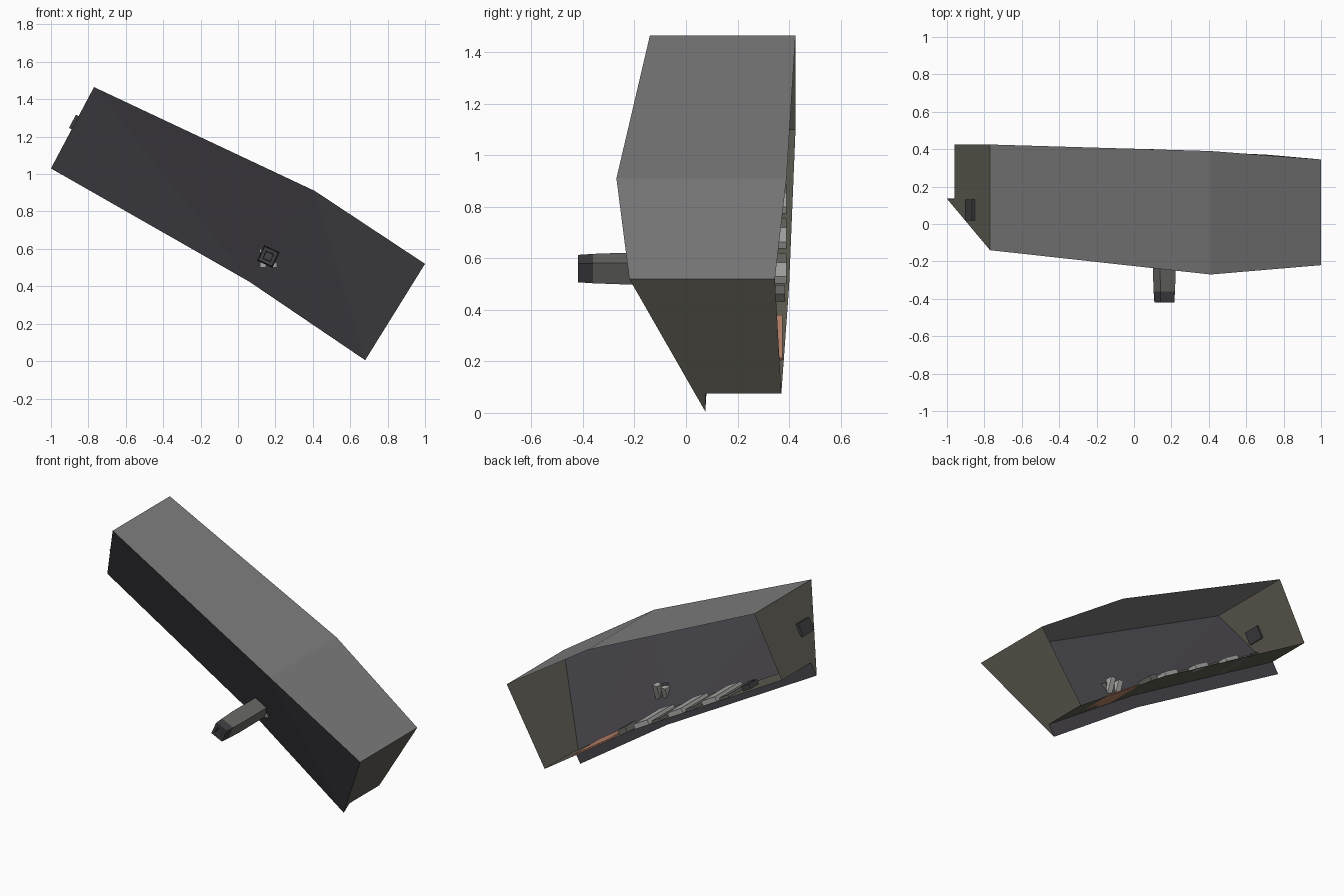
import bpy, math
from mathutils import Vector, Matrix

if "Cube" in bpy.data.objects:
    bpy.data.objects.remove(bpy.data.objects["Cube"])

def mat(name, r, g, b):
    m = bpy.data.materials.new(name)
    m.diffuse_color = (r, g, b, 1)
    m.use_nodes = True
    m.node_tree.nodes["Principled BSDF"].inputs["Base Color"].default_value = m.diffuse_color
    return m

PANEL = mat("dark slate", .066, .063, .074)
ROOF = mat("mid grey", .21, .21, .21)
END = mat("olive grey", .115, .11, .086)
KNOB = mat("warm grey", .14, .14, .13)
DARK = mat("charcoal", .05, .05, .056)
LIGHT = mat("light grey", .42, .42, .41)
ORANGE = mat("copper", .50, .23, .15)

def mesh(name, verts, faces, m):
    me = bpy.data.meshes.new(name)
    me.from_pydata([tuple(v) for v in verts], [], faces)
    me.materials.append(m)
    ob = bpy.data.objects.new(name, me)
    bpy.context.collection.objects.link(ob)
    return ob

def box(name, loc, size, m, angle=0.0):
    """Box tilted about the y axis."""
    bpy.ops.mesh.primitive_cube_add(size=1, location=loc, rotation=(0, angle, 0))
    ob = bpy.context.object
    ob.name = name
    ob.scale = size
    ob.data.materials.append(m)
    return ob

# Corner points of the open shell, left / middle / right
top_front = [(-.77, -.14, 1.465), (.41, -.27, .91), (1.0, -.22, .52)]
top_back = [(-.77, .425, 1.465), (.41, .39, .91), (1.0, .345, .52)]
low_front = [(-1.0, .135, 1.03), (.06, .10, .425), (.68, .075, .005)]
floor_front = [(-.96, .135, 1.10), (.10, .10, .49), (.72, .075, .075)]
floor_back = [(-.96, .425, 1.10), (.10, .40, .49), (.72, .37, .075)]
strip = [(0, 1, 4, 3), (1, 2, 5, 4)]

# Shell surfaces
mesh("roof_panel", top_front + top_back, strip, ROOF)
mesh("front_panel", top_front + low_front,
     [(0, 3, 4), (0, 4, 1), (1, 4, 5), (1, 5, 2)], PANEL)
mesh("floor_panel", floor_front + floor_back, strip, END)
mesh("lower_lip", low_front + floor_front, strip, PANEL)
for name, i in (("left_end", 0), ("right_end", 2)):
    mesh(name, [top_front[i], top_back[i], floor_back[i], floor_front[i], low_front[i]],
         [(0, 1, 2, 3, 4)], END)

# Latch block through the left end
box("latch_block", (-.872, .075, 1.275), (.03, .11, .08), DARK, math.radians(28))

# Items lying on the floor, placed by x
def on_floor(name, x, length, height, y0, y1, m):
    i = 0 if x < .10 else 1
    a, b = Vector(floor_back[i]), Vector(floor_back[i + 1])
    d = b - a
    p = a + d * ((x - a.x) / d.x)
    ang = math.atan2(-d.z, d.x)
    n = Vector((math.sin(ang), 0, math.cos(ang)))
    c = Vector((p.x, (y0 + y1) / 2, p.z)) + n * (height / 2)
    box(name, c, (length, y1 - y0, height), m, ang)

for k in range(3):
    on_floor("floor_slat_%d" % (k + 1), .03 - .235 * k, .11, .03, .13, .39, LIGHT)
    on_floor("slat_base_%d" % (k + 1), -.07 - .235 * k, .07, .015, .13, .39, KNOB)
on_floor("copper_plate", .40, .30, .008, .10, .375, ORANGE)
on_floor("small_block", .16, .06, .035, .28, .385, KNOB)
on_floor("rear_block", -.66, .06, .03, .26, .34, DARK)

# Lever: square shaft as cross-section rings along y, with a recessed tip
def lever():
    cx, cz, rot = .162, .56, math.radians(-25)
    rings = [(.0, .045), (-.25, .046), (-.36, .043), (-.42, .040), (-.42, .022), (-.405, .020)]
    verts = []
    for y, h in rings:
        for k in range(4):
            a = rot + math.pi / 4 + k * math.pi / 2
            r = h * math.sqrt(2)
            verts.append((cx + r * math.cos(a), y, cz + r * math.sin(a)))
    faces = [(4 * i + k, 4 * i + (k + 1) % 4, 4 * i + 4 + (k + 1) % 4, 4 * i + 4 + k)
             for i in range(len(rings) - 1) for k in range(4)]
    faces += [(3, 2, 1, 0), tuple(range(20, 24))]
    ob = mesh("lever", verts, faces, KNOB)
    ob.data.materials.append(DARK)
    for p in ob.data.polygons:
        p.material_index = 1 if p.center.y < -.37 else 0
lever()

# Two small wedges at the inner end of the lever
for s, name in ((-1, "left_wedge"), (1, "right_wedge")):
    x0, x1 = .162 + s * .012, .162 + s * .045
    v = [(x, y, z) for x in (x0, x1) for y, z in ((-.01, .61), (.04, .61), (.0, .50))]
    mesh(name, v, [(0, 1, 2), (3, 5, 4), (0, 3, 4, 1), (1, 4, 5, 2), (2, 5, 3, 0)], LIGHT)
